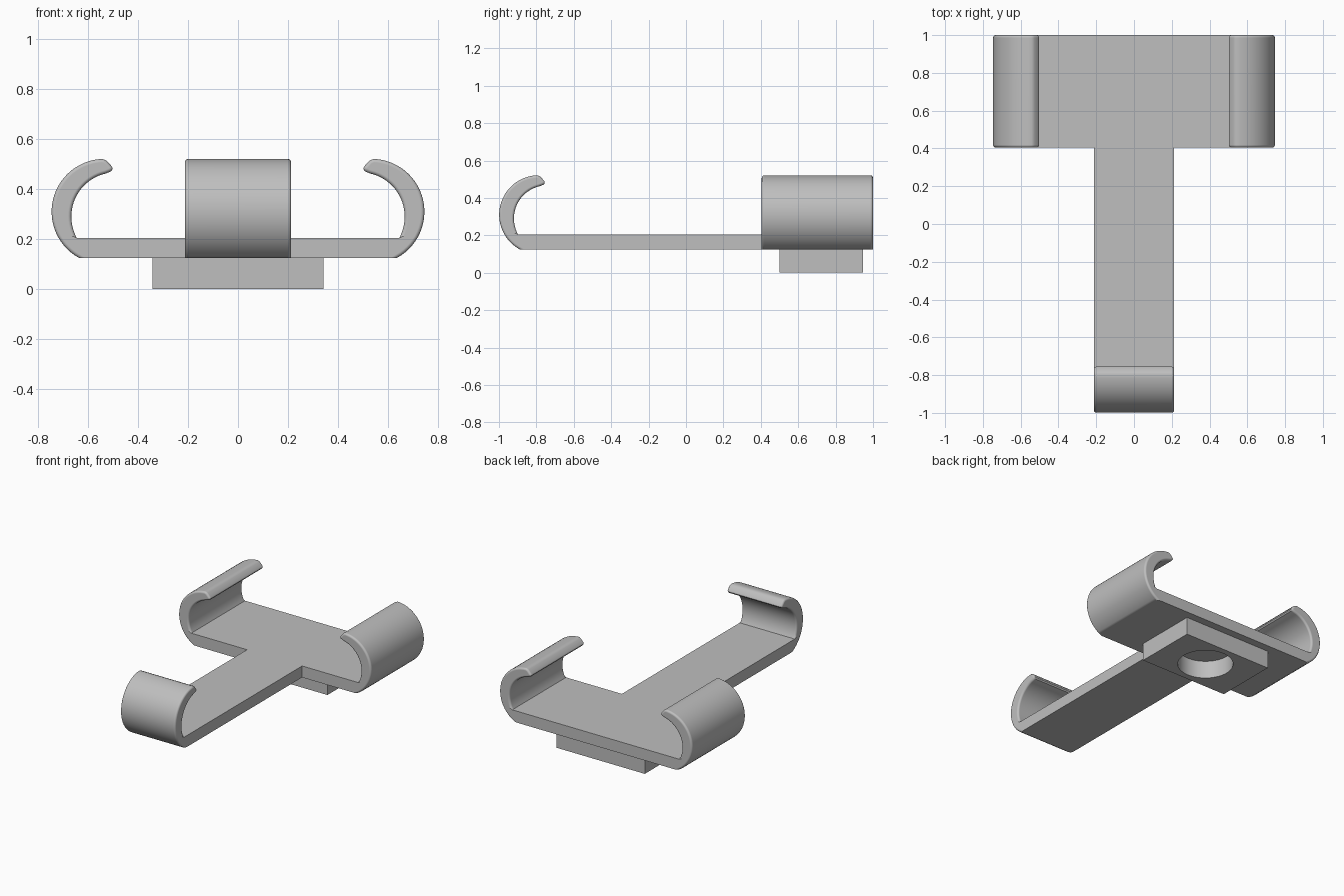
import bpy, bmesh, math
from mathutils import Vector

default = bpy.data.objects.get("Cube")
if default:
    bpy.data.objects.remove(default)

grey = bpy.data.materials.new("plain grey")
grey.use_nodes = True
COLOUR = (0.52, 0.52, 0.52, 1)
grey.diffuse_color = COLOUR
grey.node_tree.nodes["Principled BSDF"].inputs["Base Color"].default_value = COLOUR

PLATE_BOTTOM, PLATE_TOP = 0.125, 0.205
BACK, CLAMP_FRONT = 1.0, 0.405
ARM_HALF = 0.213
ARM_SHIFT = 0.253      # the arm hook reaches this much further out than the side hooks


def arc(cx, cz, radius, start, end, steps):
    angles = [math.radians(start + (end - start) * i / steps) for i in range(steps + 1)]
    return [(cx + radius * math.cos(a), cz + radius * math.sin(a)) for a in angles]


def hook_profile(shift=0):
    """Outline of one curled hook, from plate underside to plate top."""
    outer = arc(0.535, 0.31, 0.211, -61.3, 88, 28)
    tip = [(0.526, 0.514), (0.504, 0.490), (0.502, 0.480), (0.508, 0.471)]
    inner = arc(0.49, 0.29, 0.177, 77, -28.7, 22)
    return [(x + shift, z) for x, z in outer + tip + inner]


def finish(obj):
    obj.data.materials.append(grey)
    bpy.ops.object.select_all(action='DESELECT')
    obj.select_set(True)
    bpy.context.view_layer.objects.active = obj
    bpy.ops.object.shade_smooth_by_angle(angle=math.radians(32))


def add_object(name, bm):
    bmesh.ops.recalc_face_normals(bm, faces=bm.faces)
    mesh = bpy.data.meshes.new(name)
    bm.to_mesh(mesh)
    bm.free()
    obj = bpy.data.objects.new(name, mesh)
    bpy.context.collection.objects.link(obj)
    return obj


def extrude_profile(name, points, place, depth, straight):
    """Extrude an outline and round the rims of its curled parts."""
    bm = bmesh.new()
    base = bm.faces.new([bm.verts.new(place(*p)) for p in points])
    result = bmesh.ops.extrude_face_region(bm, geom=[base], use_keep_orig=True)
    moved = [v for v in result["geom"] if isinstance(v, bmesh.types.BMVert)]
    bmesh.ops.translate(bm, verts=moved, vec=depth)
    bmesh.ops.recalc_face_normals(bm, faces=bm.faces)
    axis = Vector(depth).normalized()
    rims = []
    for e in bm.edges:
        along = (e.verts[0].co - e.verts[1].co).normalized()
        if abs(along.dot(axis)) < 0.5 and e.calc_length() < straight:
            rims.append(e)
    bmesh.ops.bevel(bm, geom=rims, offset=0.014, offset_type='OFFSET',
                    segments=4, profile=0.5, affect='EDGES', clamp_overlap=True)
    obj = add_object(name, bm)
    finish(obj)
    weighted = obj.modifiers.new("even shading", 'WEIGHTED_NORMAL')
    weighted.keep_sharp = True
    return obj


# Wide back plate with a hook curling up at each side
right_half = hook_profile()
left_half = [(-x, z) for x, z in reversed(right_half)]
extrude_profile("cross_clamp", right_half + left_half,
                lambda x, z: (x, CLAMP_FRONT, z), (0, BACK - CLAMP_FRONT, 0), 0.06)

# Long arm running to the front, ending in the same hook
arm = hook_profile(ARM_SHIFT)
arm += [(-CLAMP_FRONT, PLATE_TOP), (-CLAMP_FRONT, PLATE_BOTTOM)]
extrude_profile("front_arm", arm,
                lambda x, z: (-ARM_HALF, -x, z), (2 * ARM_HALF, 0, 0), 0.06)

# Mounting block below the plate, with a blind round socket
bm = bmesh.new()
bmesh.ops.create_cube(bm, size=1)
bmesh.ops.scale(bm, verts=bm.verts, vec=(0.685, 0.445, PLATE_BOTTOM))
bmesh.ops.translate(bm, verts=bm.verts, vec=(0, 0.7225, PLATE_BOTTOM / 2))
block = add_object("mounting_block", bm)

bm = bmesh.new()
bmesh.ops.create_cone(bm, cap_ends=True, segments=64, radius1=0.18, radius2=0.18, depth=0.4)
bmesh.ops.translate(bm, verts=bm.verts, vec=(0, 0.7225, 0.05))
cutter = add_object("socket_cutter", bm)
cutter.hide_render = True

cut = block.modifiers.new("socket", 'BOOLEAN')
cut.operation = 'DIFFERENCE'
cut.solver = 'EXACT'
cut.object = cutter
bpy.context.view_layer.objects.active = block
bpy.ops.object.modifier_apply(modifier=cut.name)
bpy.data.objects.remove(cutter)
finish(block)
